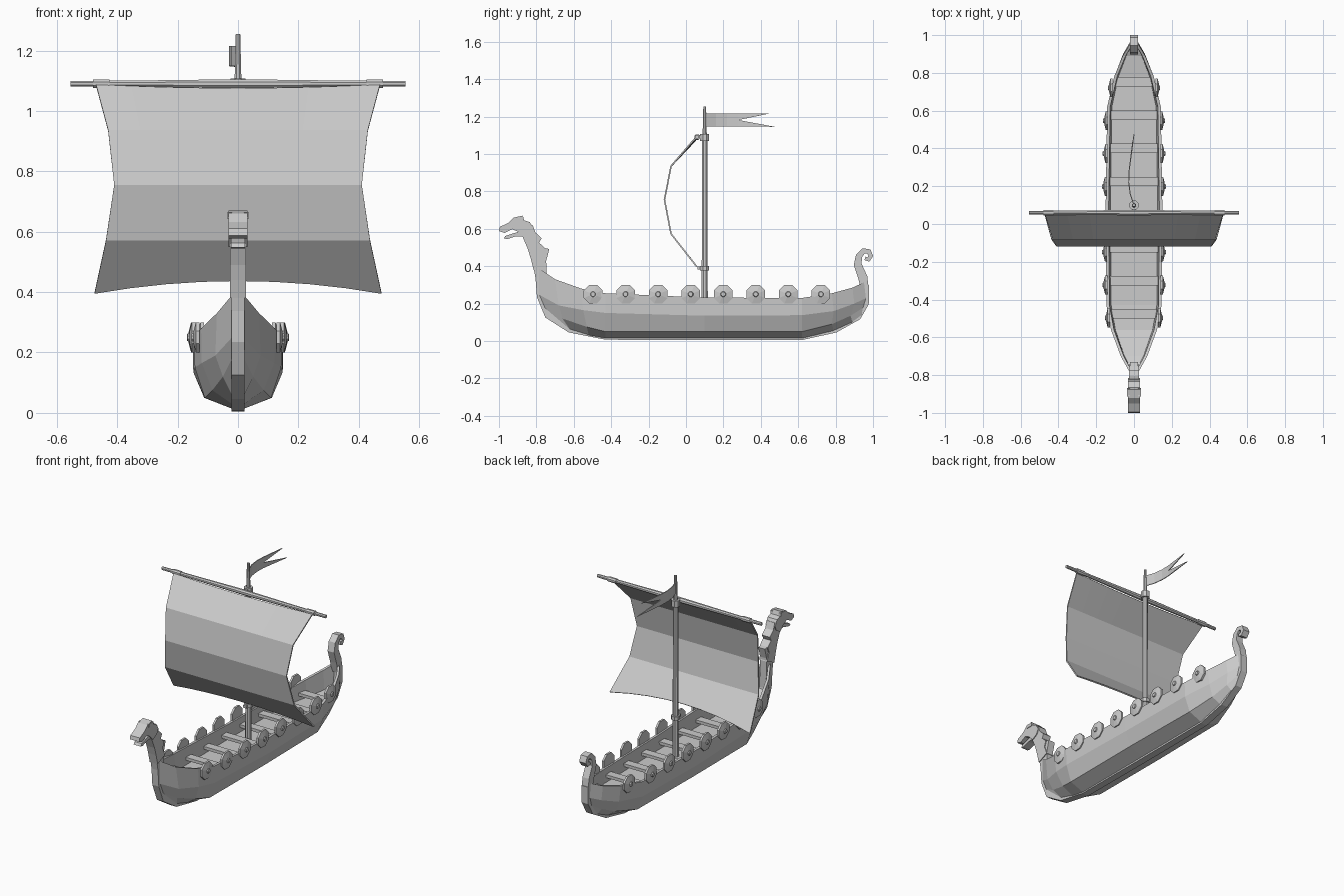
import bpy, bmesh, math
from mathutils import Vector

cube = bpy.data.objects.get("Cube")
if cube:
    bpy.data.objects.remove(cube, do_unlink=True)

grey = bpy.data.materials.new("plain_grey")
grey.use_nodes = True
GREY = (0.6, 0.6, 0.6, 1)
grey.diffuse_color = GREY
grey.node_tree.nodes["Principled BSDF"].inputs["Base Color"].default_value = GREY


def make(name, verts, faces):
    """Mesh object with consistent outward normals."""
    mesh = bpy.data.meshes.new(name)
    bm = bmesh.new()
    vs = [bm.verts.new(v) for v in verts]
    for f in faces:
        bm.faces.new([vs[i] for i in f])
    bmesh.ops.recalc_face_normals(bm, faces=bm.faces)
    bm.to_mesh(mesh)
    bm.free()
    mesh.materials.append(grey)
    ob = bpy.data.objects.new(name, mesh)
    bpy.context.collection.objects.link(ob)
    return ob


def loft(name, rings):
    """Skin closed rings of equal length and cap both ends."""
    n = len(rings[0])
    verts = [p for r in rings for p in r]
    faces = [(k * n + i, k * n + (i + 1) % n, (k + 1) * n + (i + 1) % n, (k + 1) * n + i)
             for k in range(len(rings) - 1) for i in range(n)]
    last = (len(rings) - 1) * n
    faces += [tuple(range(n)), tuple(range(last, last + n))]
    return make(name, verts, faces)


def rod(name, stops, sides=8):
    """Turned part along a straight axis; stops are (point, radius)."""
    axis = (Vector(stops[-1][0]) - Vector(stops[0][0])).normalized()
    side = axis.orthogonal().normalized()
    other = axis.cross(side)
    rings = []
    for p, r in stops:
        angles = [math.tau * (i + 0.5) / sides for i in range(sides)]
        rings.append([Vector(p) + r * (math.cos(a) * side + math.sin(a) * other) for a in angles])
    return loft(name, rings)


def box(name, centre, size):
    x, y, z = centre
    a, b, c = (s / 2 for s in size)
    return loft(name, [[(x - a, y - b, h), (x + a, y - b, h), (x + a, y + b, h), (x - a, y + b, h)]
                       for h in (z - c, z + c)])


def slab(name, outline, half):
    """Side outline in y, z extruded across x."""
    return loft(name, [[(x, y, z) for y, z in outline] for x in (-half, half)])


def strip(name, path, half):
    """Beam following a side path; stops are (y, z, thickness)."""
    rings = []
    for i, (y, z, t) in enumerate(path):
        a, b = path[max(i - 1, 0)], path[min(i + 1, len(path) - 1)]
        d = Vector((b[0] - a[0], b[1] - a[1])).normalized() * t / 2
        n = (-d.y, d.x)
        rings.append([(-half, y + n[0], z + n[1]), (half, y + n[0], z + n[1]),
                      (half, y - n[0], z - n[1]), (-half, y - n[0], z - n[1])])
    return loft(name, rings)


# Hull: each station lists gunwale, upper chine, lower chine and keel as (y, x, z)
stations = [
    ((-.79, .02, .39), (-.79, .02, .25), (-.76, .02, .18), (-.75, .02, .13)),
    ((-.70, .07, .33), (-.68, .075, .19), (-.66, .05, .12), (-.62, .02, .06)),
    ((-.56, .122, .28), (-.55, .12, .165), (-.53, .085, .075), (-.52, .02, .03)),
    ((-.43, .146, .255), (-.43, .143, .15), (-.43, .11, .05), (-.43, .02, .014)),
    ((.1, .15, .232), (.1, .148, .135), (.1, .112, .05), (.1, .02, .014)),
    ((.62, .142, .23), (.62, .14, .138), (.62, .105, .05), (.62, .02, .014)),
    ((.78, .105, .255), (.79, .1, .16), (.78, .07, .09), (.79, .02, .055)),
    ((.89, .06, .285), (.9, .058, .2), (.88, .045, .135), (.89, .02, .1)),
    ((.955, .02, .315), (.965, .02, .23), (.95, .02, .18), (.945, .02, .14)),
]
rings = []
for station in stations:
    y, x, z = station[0]
    inner = max(x - .016, .006)
    deck = max(.15, z - .12)
    half = [(inner * .93, y, deck), (inner, y, z)] + [(px, py, pz) for py, px, pz in station]
    rings.append(half + [(-px, py, pz) for px, py, pz in reversed(half)])
loft("hull", rings)


def hull_half_width(y):
    for a, b in zip(stations, stations[1:]):
        (y0, x0, _), (y1, x1, _) = a[0], b[0]
        if y0 <= y <= y1:
            return x0 + (x1 - x0) * (y - y0) / (y1 - y0)
    return 0


# Keel running into the bow neck
strip("keel_and_neck", [(-.77, .5, .08), (-.785, .43, .075), (-.775, .34, .06), (-.77, .24, .055),
                        (-.735, .14, .045), (-.62, .062, .035), (-.43, .02, .026), (.1, .016, .024),
                        (.62, .018, .026), (.8, .06, .03), (.92, .13, .035), (.96, .2, .035),
                        (.962, .3, .035)], .022)

# Curled stern post
strip("stern_curl", [(.958, .27, .04), (.945, .34, .05), (.918, .41, .042), (.925, .455, .035),
                     (.95, .482, .03), (.978, .478, .028), (.988, .455, .026), (.975, .435, .024),
                     (.957, .442, .02)], .022)

# Carved beast on the bow, with a ragged mane
slab("beast_neck", [(-.745, .41), (-.765, .46), (-.752, .495), (-.785, .525), (-.772, .55),
                    (-.805, .58), (-.82, .62), (-.88, .6), (-.875, .56), (-.845, .49),
                    (-.83, .44), (-.815, .38)], .027)
slab("beast_head", [(-.815, .6), (-.835, .635), (-.865, .645), (-.875, .67), (-.92, .66),
                    (-.95, .632), (-.995, .61), (-1, .588), (-.97, .578), (-.93, .598), (-.9, .585),
                    (-.865, .55), (-.83, .57)], .032)
slab("beast_jaw", [(-.89, .585), (-.925, .575), (-.965, .562), (-.975, .548), (-.955, .545),
                   (-.91, .56), (-.875, .56)], .024)
for s in (-1, 1):
    box("beast_brow", (s * .028, -.89, .653), (.016, .045, .02))

# Rowing benches
for i in range(8):
    y = -.475 + i * .175
    box("bench", (0, y, .185), (2 * hull_half_width(y) - .03, .05, .018))

# Round shields with bosses along both sides
for i in range(8):
    y = -.497 + i * .174
    x = hull_half_width(y)
    for s in (-1, 1):
        rod("shield", [((s * (x - .006), y, .25), .054), ((s * (x + .006), y, .25), .054),
                       ((s * (x + .014), y, .25), .02)])
        rod("shield_boss", [((s * (x + .008), y, .25), .018), ((s * (x + .02), y, .25), .012)])

# Mast with collars
MAST_Y = .1
rod("mast", [((0, MAST_Y, .15), .018), ((0, MAST_Y, 1.09), .015),
             ((0, MAST_Y, 1.11), .012), ((0, MAST_Y, 1.255), .008)])
rod("mast_top_collar", [((0, MAST_Y, 1.07), .026), ((0, MAST_Y, 1.108), .026)])
rod("mast_low_collar", [((0, MAST_Y, .377), .026), ((0, MAST_Y, .4), .026)])
box("sail_tether", (0, .082, .389), (.02, .04, .016))

# Yard with end sleeves
YARD = (.06, 1.09)
rod("yard", [((x, *YARD), r) for x, r in ((-.555, .01), (-.3, .012), (0, .016), (.3, .012), (.555, .01))])
for s in (-1, 1):
    rod("yard_sleeve", [((s * .425, *YARD), .015), ((s * .48, *YARD), .015)])

# Billowing sail: rows are y, z, half width, rise at the middle
rows = [(.05, 1.085, .47, -.012), (-.08, .935, .43, 0), (-.115, .755, .41, 0),
        (-.08, .573, .437, 0), (.058, .397, .475, .042)]
COLS = 8
verts, faces = [], []
for y, z, w, rise in rows:
    for c in range(COLS + 1):
        u = 2 * c / COLS - 1
        lift = rise * (1 - u * u)
        verts.append((u * w, y - max(lift, 0) * .78, z + lift))
for r in range(len(rows) - 1):
    for c in range(COLS):
        k = r * (COLS + 1) + c
        faces.append((k, k + 1, k + COLS + 2, k + COLS + 1))
sail = make("sail", verts, faces)
sail.modifiers.new("thickness", "SOLIDIFY").thickness = .008
sail.modifiers["thickness"].offset = 0

# Swallow-tailed pennant, bowed sideways; columns are y, x, low z, high z
upper = [(.1, 0, 1.148, 1.215), (.16, -.02, 1.148, 1.215), (.22, -.028, 1.148, 1.215),
         (.28, -.026, 1.148, 1.215)]
verts = [(x, y, z) for y, x, lo, hi in upper for z in (lo, (lo + hi) / 2, hi)]
faces = [(k, k + 3, k + 4, k + 1) for c in range(3) for k in (c * 3, c * 3 + 1)]
verts += [(0, .475, 1.145), (-.006, .44, 1.215)]
faces += [(9, 12, 10), (10, 13, 11)]
flag = make("pennant", verts, faces)
flag.modifiers.new("thickness", "SOLIDIFY").thickness = .005
flag.modifiers["thickness"].offset = 0
